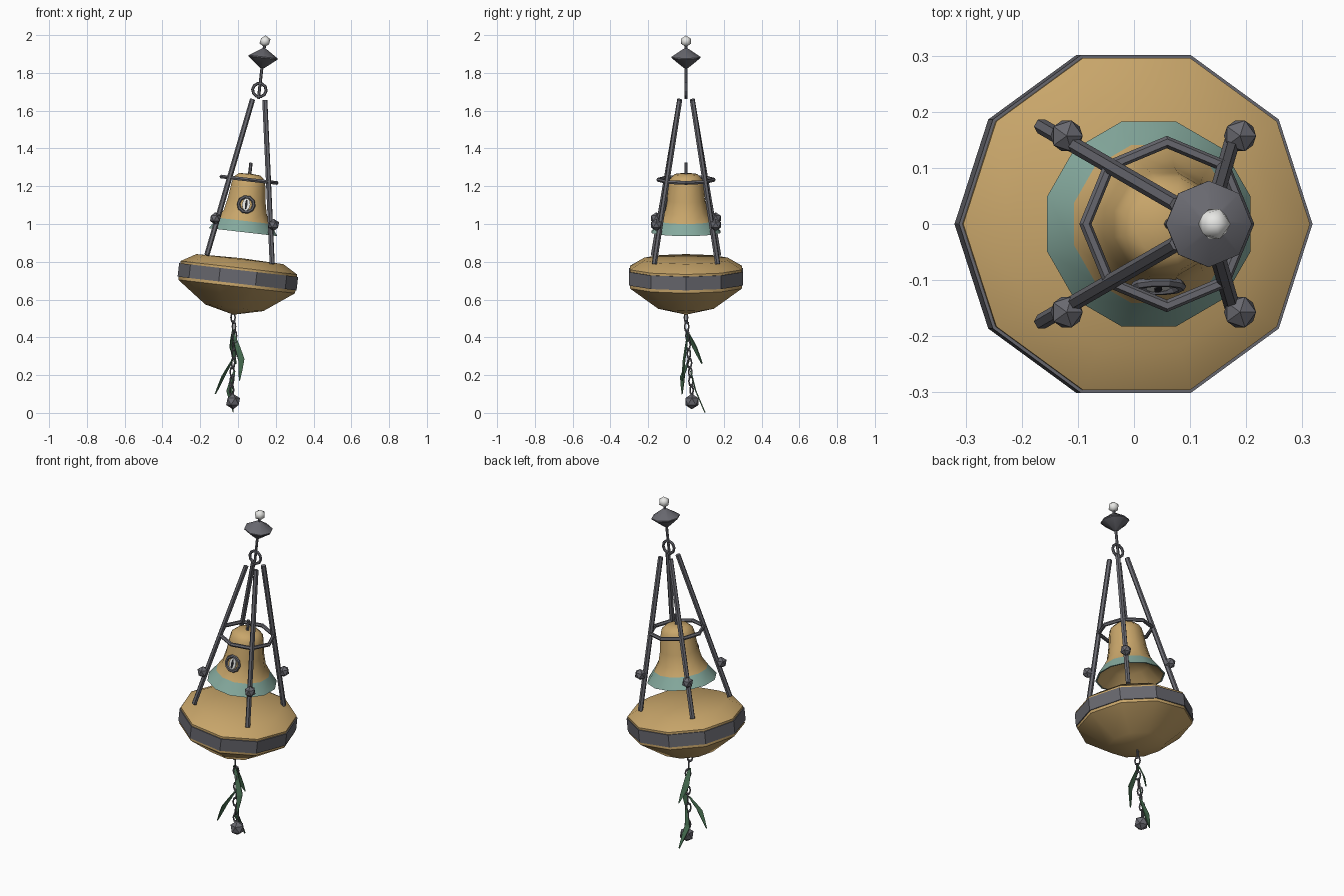
import bpy, bmesh, math
from mathutils import Matrix, Vector

if "Cube" in bpy.data.objects:
    bpy.data.objects.remove(bpy.data.objects["Cube"])

def mat(name, rgb):
    m = bpy.data.materials.new(name)
    m.diffuse_color = (*rgb, 1)
    m.use_nodes = True
    m.node_tree.nodes["Principled BSDF"].inputs["Base Color"].default_value = m.diffuse_color
    return m

TAN = mat("weathered_yellow", (0.58, 0.38, 0.145))
TEAL = mat("verdigris", (0.235, 0.40, 0.34))
GREY = mat("iron_grey", (0.14, 0.14, 0.16))
GREEN = mat("weed_green", (0.065, 0.16, 0.085))
WHITE = mat("lamp_white", (0.8, 0.8, 0.78))
DARK = mat("slit_dark", (0.02, 0.02, 0.025))

# The whole buoy leans toward +x around the hull's lowest point
LEAN = Matrix.Translation((-0.024, 0, 0.52)) @ Matrix.Rotation(math.radians(6.58), 4, 'Y')
UPRIGHT = Matrix.Rotation(math.pi / 2, 4, 'X')

def finish(bm, name, mats, matrix=LEAN, angle=40):
    me = bpy.data.meshes.new(name)
    for f in bm.faces:
        f.smooth = angle > 0
    bm.to_mesh(me)
    bm.free()
    if angle > 0:
        me.set_sharp_from_angle(angle=math.radians(angle))
    for m in mats:
        me.materials.append(m)
    ob = bpy.data.objects.new(name, me)
    bpy.context.collection.objects.link(ob)
    ob.matrix_world = matrix
    return ob

def lathe(name, profile, sides, mats, turn=0.0, rule=None, matrix=LEAN, angle=40):
    """Spin (radius, height) points, listed from bottom centre outward and up."""
    bm = bmesh.new()
    rings = []
    for r, z in profile:
        rings.append([bm.verts.new((r * math.cos(turn + math.tau * k / sides),
                                    r * math.sin(turn + math.tau * k / sides), z))
                      for k in range(sides)])
    for i, (a, b) in enumerate(zip(rings, rings[1:])):
        for k in range(sides):
            n = (k + 1) % sides
            f = bm.faces.new((a[k], a[n], b[n], b[k]))
            f.material_index = rule(i) if rule else 0
    bmesh.ops.remove_doubles(bm, verts=bm.verts, dist=1e-5)
    return finish(bm, name, mats, matrix, angle)

def rod(name, p, q, r, sides, m, matrix=Matrix()):
    p, q = Vector(p), Vector(q)
    d = q - p
    mx = matrix @ Matrix.Translation(p) @ d.to_track_quat('Z', 'Y').to_matrix().to_4x4()
    return lathe(name, [(0, 0), (r, 0), (r, d.length), (0, d.length)], sides, [m], matrix=mx, angle=30)

def torus(name, R, r, major, minor, matrix, m, angle=30):
    bm = bmesh.new()
    v = [[bm.verts.new(((R + r * math.cos(b)) * math.cos(a), (R + r * math.cos(b)) * math.sin(a), r * math.sin(b)))
          for b in (math.tau * j / minor for j in range(minor))]
         for a in (math.tau * i / major for i in range(major))]
    for i in range(major):
        for j in range(minor):
            i2, j2 = (i + 1) % major, (j + 1) % minor
            bm.faces.new((v[i][j], v[i2][j], v[i2][j2], v[i][j2]))
    return finish(bm, name, [m], matrix, angle)

def ball(name, loc, r, m, matrix=Matrix(), angle=0, sub=1):
    bm = bmesh.new()
    bmesh.ops.create_icosphere(bm, subdivisions=sub, radius=r)
    return finish(bm, name, [m], matrix @ Matrix.Translation(loc), angle)

# Hull and its belt
lathe("hull", [(0, 0), (0.155, 0.037), (0.311, 0.15), (0.311, 0.25), (0.232, 0.296), (0, 0.302)], 10, [TAN])
lathe("hull_belt", [(0.30, 0.166), (0.317, 0.166), (0.317, 0.238), (0.30, 0.238)], 10, [GREY], angle=30)

# Bell with a verdigris lip (segment 3 of the profile) and its hanger
bell = [(0, 0.56), (0.11, 0.51), (0.180, 0.44), (0.189, 0.44), (0.146, 0.50), (0.119, 0.545),
        (0.104, 0.61), (0.094, 0.69), (0.086, 0.725), (0.06, 0.748), (0, 0.752)]
lathe("bell", bell, 12, [TAN, TEAL], math.radians(15), lambda i: 1 if i in (2, 3) else 0)
rod("bell_hanger", (0, 0, 0.73), (0, 0, 0.81), 0.009, 6, GREY, LEAN)

# Eye medallion on the front of the bell
face = LEAN @ Matrix.Translation((0, -0.111, 0.587)) @ Matrix.Rotation(math.radians(-11), 4, 'X') @ UPRIGHT
torus("medallion_ring", 0.041, 0.009, 10, 6, face, GREY)
disc = [(0, -0.004), (1, -0.004), (1, 0.004), (0, 0.004)]
lathe("eye_white", disc, 10, [WHITE], matrix=face @ Matrix.Diagonal((0.022, 0.034, 1, 1)), angle=30)
lathe("eye_slit", disc, 6, [DARK],
      matrix=face @ Matrix.Translation((0, 0, 0.003)) @ Matrix.Diagonal((0.007, 0.028, 1, 1)), angle=30)

# Hoop that ties the legs together
torus("leg_hoop", 0.146, 0.011, 8, 6, LEAN @ Matrix.Translation((0, 0, 0.719)), GREY)

# Four legs with round fittings
for side, s in (("front", -1), ("back", 1)):
    rod(f"left_{side}_leg", (-0.165, s * 0.174, 0.835), (0.077, s * 0.034, 1.66), 0.014, 6, GREY)
    rod(f"right_{side}_leg", (0.181, s * 0.168, 0.788), (0.142, s * 0.034, 1.655), 0.014, 6, GREY)
    ball(f"left_{side}_fitting", (-0.12, s * 0.157, 1.03), 0.032, GREY)
    ball(f"right_{side}_fitting", (0.189, s * 0.157, 0.995), 0.032, GREY)

# Top mast: ring, stem, double cone and lamp
torus("mast_ring", 0.036, 0.008, 10, 6, LEAN @ Matrix.Translation((0, 0, 1.197)) @ UPRIGHT, GREY)
rod("mast_stem", (0, 0, 1.15), (0, 0, 1.44), 0.008, 6, GREY, LEAN)
lathe("mast_cone", [(0, 1.312), (0.012, 1.315), (0.077, 1.368), (0.077, 1.374), (0.012, 1.417), (0, 1.42)],
      8, [GREY], angle=45)
ball("lamp", (0, 0, 1.457), 0.031, WHITE, LEAN, 45)

# Hanging chain and weight
LINKS = 9
for i in range(LINKS):
    t = i / (LINKS - 1)
    loc = (-0.026 + 0.008 * math.sin(5 * t), 0.03 * t, 0.505 - 0.385 * t)
    mx = (Matrix.Translation(loc) @ Matrix.Rotation(math.radians(35 + 90 * (i % 2)), 4, 'Z')
          @ Matrix.Diagonal((0.75, 0.75, 1.3, 1)) @ UPRIGHT)
    torus(f"chain_link_{i + 1}", 0.019, 0.006, 8, 5, mx, GREY)
ball("chain_weight", (-0.026, 0.031, 0.06), 0.041, GREY)

# Weed blades: tapered strips through three points, with a width direction
blades = [
    ((-0.025, 0.00, 0.44), (-0.03, 0.045, 0.35), (-0.012, 0.085, 0.26), (0.8, 0.5, 0.2)),
    ((-0.025, 0.01, 0.42), (0.018, -0.01, 0.28), (0.008, -0.02, 0.17), (0.9, 0.3, 0.3)),
    ((-0.03, 0.015, 0.28), (-0.075, -0.018, 0.20), (-0.12, -0.02, 0.10), (0.5, 0.6, 0.3)),
    ((-0.02, 0.025, 0.22), (-0.045, 0.05, 0.12), (-0.025, 0.10, 0.003), (0.9, -0.1, 0.2)),
]
for n, (a, b, c, w) in enumerate(blades):
    bm = bmesh.new()
    w = Vector(w).normalized()
    a, b, c = Vector(a), Vector(b), Vector(c)
    rows = [(a, 0.006), (a.lerp(b, 0.55), 0.014), (b, 0.017), (b.lerp(c, 0.5), 0.011), (c, 0.002)]
    pairs = [(bm.verts.new(p - w * h), bm.verts.new(p + w * h)) for p, h in rows]
    for p, q in zip(pairs, pairs[1:]):
        bm.faces.new((p[0], p[1], q[1], q[0]))
    ob = finish(bm, f"weed_blade_{n + 1}", [GREEN], Matrix(), 0)
    mod = ob.modifiers.new("thickness", 'SOLIDIFY')
    mod.thickness = 0.006
    mod.offset = 0
